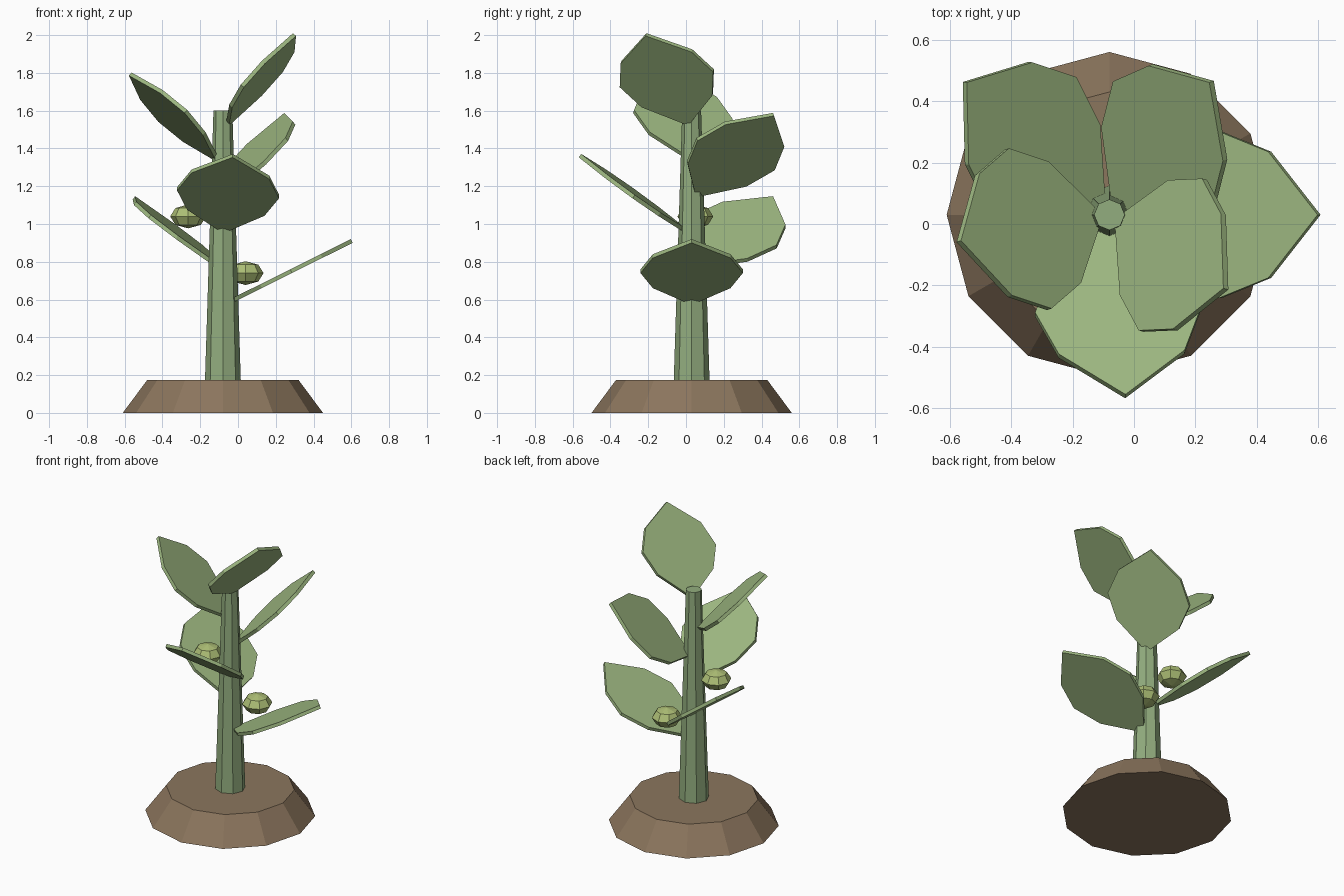
import bpy, bmesh
from math import sin, cos, pi, radians
from mathutils import Matrix, Vector

if "Cube" in bpy.data.objects:
    bpy.data.objects.remove(bpy.data.objects["Cube"])

CX, CY = -0.08, 0.03


def material(name, rgb):
    m = bpy.data.materials.new(name)
    m.diffuse_color = (*rgb, 1)
    m.use_nodes = True
    m.node_tree.nodes["Principled BSDF"].inputs["Base Color"].default_value = m.diffuse_color
    return m


soil_mat = material("soil", (0.26, 0.18, 0.11))
stem_mat = material("stem_green", (0.29, 0.42, 0.21))
leaf_mat = material("leaf_green", (0.34, 0.48, 0.22))
fruit_mat = material("fruit_green", (0.42, 0.52, 0.18))


def add_object(name, bm, mat):
    bmesh.ops.recalc_face_normals(bm, faces=bm.faces)
    me = bpy.data.meshes.new(name)
    bm.to_mesh(me)
    bm.free()
    me.materials.append(mat)
    ob = bpy.data.objects.new(name, me)
    bpy.context.collection.objects.link(ob)
    return ob


def frustum(name, sides, r1, r2, z1, z2, mat):
    bm = bmesh.new()
    rings = [[bm.verts.new((CX + r * cos(2 * pi * i / sides), CY + r * sin(2 * pi * i / sides), z))
              for i in range(sides)] for r, z in ((r1, z1), (r2, z2))]
    bm.faces.new(rings[0])
    bm.faces.new(rings[1])
    for i in range(sides):
        j = (i + 1) % sides
        bm.faces.new((rings[0][i], rings[0][j], rings[1][j], rings[1][i]))
    add_object(name, bm, mat)


def leaf(name, azimuth, tilt, roll, z, length, thick=0.022):
    # Flat pointed outline, extruded to a thin slab, rolled, tilted up and turned about the stem
    half = [(t, 0.271 * sin(pi * t) ** 0.8) for t in (0.25, 0.5, 0.75)]
    outline = [(0, -0.02)] + [(t, -w) for t, w in half] + [(1, 0)]
    outline += [(t, w) for t, w in reversed(half)] + [(0, 0.02)]
    bm = bmesh.new()
    face = bm.faces.new([bm.verts.new((t * length, w, -thick / 2)) for t, w in outline])
    ext = bmesh.ops.extrude_face_region(bm, geom=[face], use_keep_orig=True)
    top = [v for v in ext["geom"] if isinstance(v, bmesh.types.BMVert)]
    bmesh.ops.translate(bm, verts=top, vec=(0, 0, thick))
    place = (Matrix.Translation((CX, CY, z)) @ Matrix.Rotation(azimuth, 4, 'Z')
             @ Matrix.Translation((0.04, 0, 0)) @ Matrix.Rotation(-tilt, 4, 'Y')
             @ Matrix.Rotation(roll, 4, 'X'))
    bm.transform(place)
    add_object(name, bm, leaf_mat)


def fruit(name, azimuth, dist, z):
    bm = bmesh.new()
    bmesh.ops.create_uvsphere(bm, u_segments=8, v_segments=4, radius=1)
    bm.transform(Matrix.Translation((CX + dist * cos(azimuth), CY + dist * sin(azimuth), z))
                 @ Matrix.Diagonal(Vector((0.095, 0.095, 0.063, 1))))
    add_object(name, bm, fruit_mat)


# Soil mound and tapering stem
frustum("soil_mound", 12, 0.53, 0.40, 0.0, 0.175, soil_mat)
frustum("stem", 8, 0.097, 0.05, 0.1, 1.6, stem_mat)

# Six leaves spiralling up by the golden angle, steeper and shorter toward the top
for i, roll in enumerate((0, 20, -5.5, -22, 7, 13)):
    leaf(f"leaf_{i + 1}", radians(137.5 * i), radians(26.5 + 4.4 * i), radians(roll),
         0.59 + 0.19 * i, 0.718 - 0.02 * i)

# Two squashed fruits beside the stem
fruit("lower_fruit", radians(45), 0.17, 0.74)
fruit("upper_fruit", radians(174), 0.185, 1.04)
